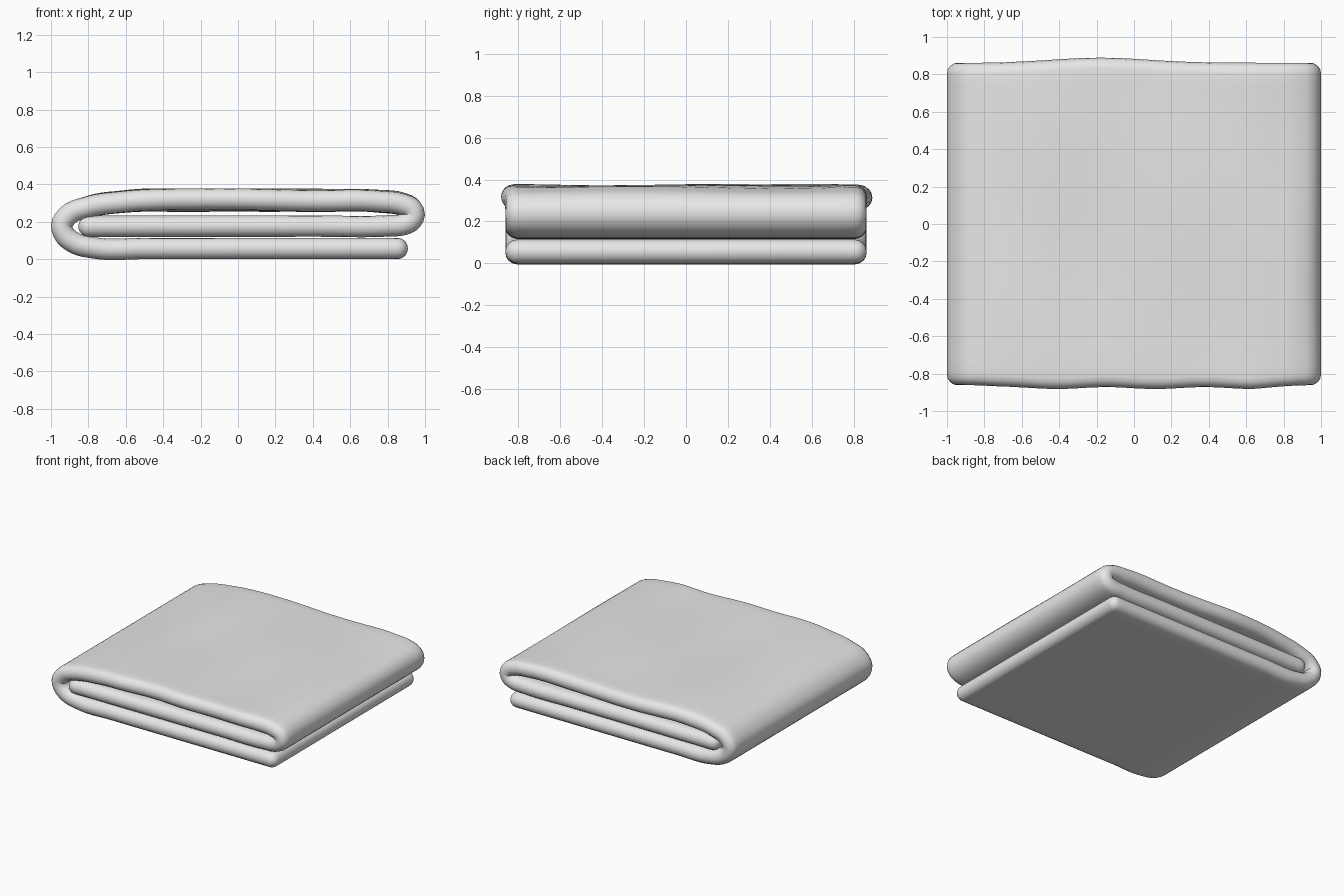
import bpy, bmesh, math
from mathutils import Vector

if "Cube" in bpy.data.objects:
    bpy.data.objects.remove(bpy.data.objects["Cube"])

T = 0.057      # half thickness of the cloth
W = 0.862      # half width along y

# Centre line of the folded cloth in (x, z): bottom, left fold, top, right fold, middle
PATH = [(.908, T), (.5, T), (0, T), (-.5, T), (-.76, .059), (-.87, .085), (-.925, .128),
        (-.943, .18), (-.905, .238), (-.80, .279), (-.6, .308), (-.2, .315), (.4, .315),
        (.75, .311), (.87, .297), (.927, .272), (.943, .24), (.927, .206), (.88, .184),
        (.8, .178), (.4, .177), (-.4, .176), (-.853, .175)]


def resample(pts, step):
    """Smooth curve through the points, evenly spaced."""
    p = [Vector(q) for q in pts]
    p = [2 * p[0] - p[1]] + p + [2 * p[-1] - p[-2]]
    dense = []
    for i in range(1, len(p) - 2):
        m1, m2 = [], []
        d0, d1, d2 = [(p[k + 1] - p[k]).length for k in (i - 1, i, i + 1)]
        t1 = ((p[i] - p[i - 1]) / d0 * d1 + (p[i + 1] - p[i]) / d1 * d0) / (d0 + d1) * d1
        t2 = ((p[i + 1] - p[i]) / d1 * d2 + (p[i + 2] - p[i + 1]) / d2 * d1) / (d1 + d2) * d1
        for k in range(30):
            t = k / 30
            dense.append(p[i] * (2*t**3 - 3*t*t + 1) + t1 * (t**3 - 2*t*t + t)
                         + p[i + 1] * (3*t*t - 2*t**3) + t2 * (t**3 - t*t))
    dense.append(p[-2])
    out, run = [dense[0]], 0
    for a, b in zip(dense, dense[1:]):
        run += (b - a).length
        if run >= step:
            out.append(b)
            run = 0
    return out


line = resample(PATH, 0.015)
tang = [(line[min(i + 1, len(line) - 1)] - line[max(i - 1, 0)]).normalized() for i in range(len(line))]

# Sections: (centre, tangent, half thickness), with half round caps at both cloth ends
sections = []
caps = [(math.cos(a), math.sin(a)) for a in [math.pi / 2 * (k + .3) / 8 for k in range(8)]]
for c, s in caps:
    sections.append((line[0] + tang[0] * (T - T * c), tang[0], T * s))
body = [(c, t, T) for c, t in zip(line, tang)
        if (c - line[0]).length > T + .004 and (c - line[-1]).length > T + .004]
sections += body
for c, s in reversed(caps):
    sections.append((line[-1] - tang[-1] * (T - T * c), tang[-1], T * s))


def top_weight(z):
    t = min(max((z - .26) / .05, 0), 1)
    return t * t * (3 - 2 * t)


def half_width(x, w, side):
    """Slightly uneven hem on the top layer."""
    fade = min(max((.93 - abs(x)) / .3, 0), 1)
    if side < 0:
        return W + w * fade * (.015 + .005 * math.sin(x * 12 + .2))
    return W + w * fade * .027 * math.exp(-((x + .18) / .36) ** 2)


SPAN, ROUND = 28, 8
bm = bmesh.new()
rings = []
for c, t, h in sections:
    n = Vector((-t.y, t.x))
    w = top_weight(c.y)
    lo = -half_width(c.x, w, -1) + T
    hi = half_width(c.x, w, 1) - T
    loop = [(lo + (hi - lo) * k / SPAN, h) for k in range(SPAN + 1)]
    loop += [(hi + h * math.sin(a), h * math.cos(a)) for a in [math.pi * k / ROUND for k in range(1, ROUND)]]
    loop += [(hi + (lo - hi) * k / SPAN, -h) for k in range(SPAN + 1)]
    loop += [(lo - h * math.sin(a), -h * math.cos(a)) for a in [math.pi * k / ROUND for k in range(1, ROUND)]]
    ring = []
    for y, d in loop:
        dz = w * .004 * (math.sin(y * 5 + c.x * 3) + .5 * math.sin(c.x * 7 - y * 3))
        ring.append(bm.verts.new((c.x + n.x * d, y, c.y + n.y * d + dz)))
    rings.append(ring)
for a, b in zip(rings, rings[1:]):
    for k in range(len(a)):
        j = (k + 1) % len(a)
        bm.faces.new((a[k], a[j], b[j], b[k]))
bm.faces.new(rings[0])
bm.faces.new(rings[-1])
bmesh.ops.recalc_face_normals(bm, faces=bm.faces)
for f in bm.faces:
    f.smooth = True

mesh = bpy.data.meshes.new("folded_cloth")
bm.to_mesh(mesh)
bm.free()
cloth = bpy.data.objects.new("folded_cloth", mesh)
bpy.context.collection.objects.link(cloth)

# Plain light cloth colour
mat = bpy.data.materials.new("light_grey_cloth")
mat.diffuse_color = (.8, .8, .8, 1)
mat.use_nodes = True
mat.node_tree.nodes["Principled BSDF"].inputs["Base Color"].default_value = mat.diffuse_color
mesh.materials.append(mat)
